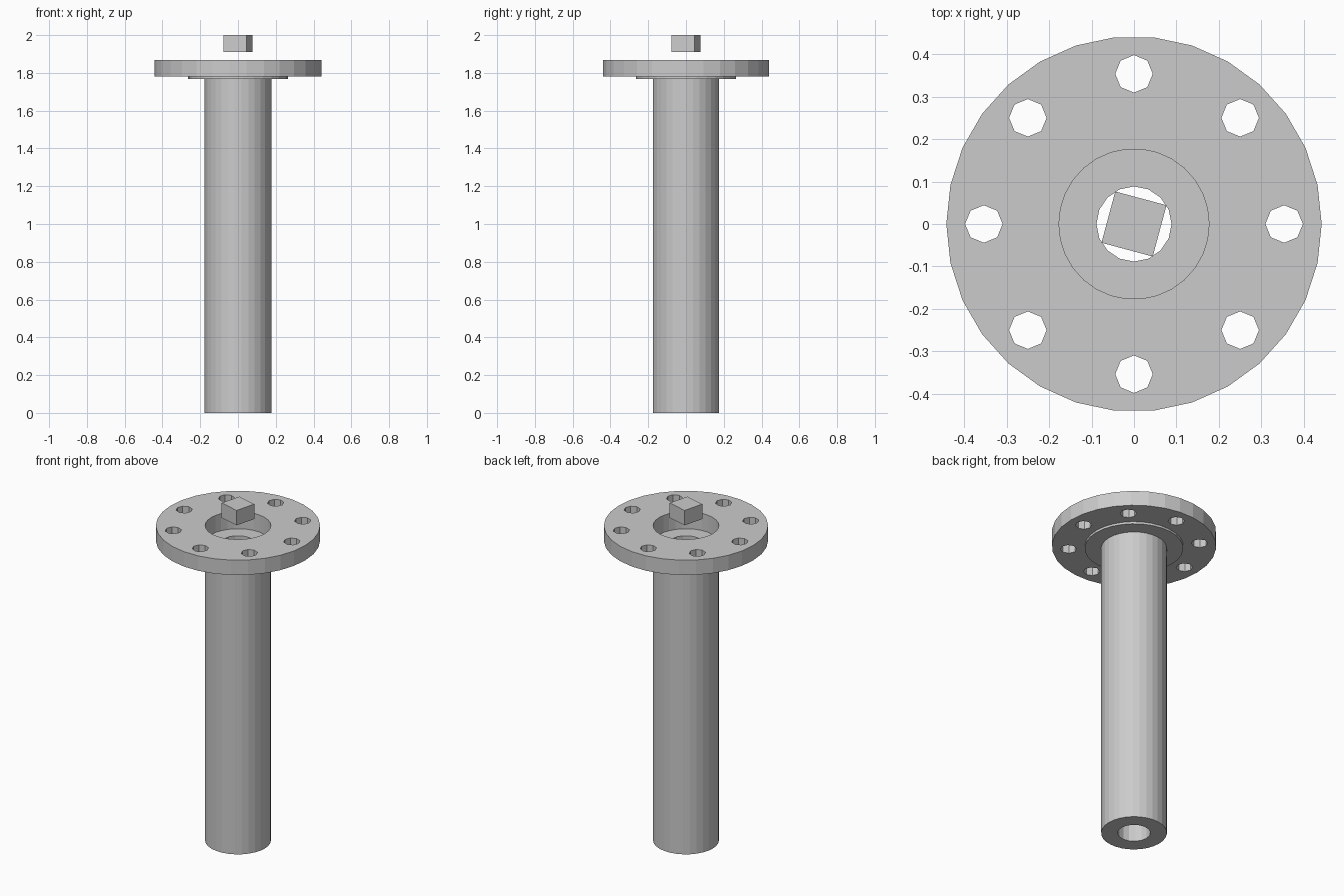
import bpy
from math import cos, sin, pi, radians

cube = bpy.data.objects.get("Cube")
if cube:
    bpy.data.objects.remove(cube, do_unlink=True)

# Single plain grey
grey = bpy.data.materials.new("plain_grey")
grey.use_nodes = True
colour = (0.6, 0.6, 0.6, 1)
grey.diffuse_color = colour
grey.node_tree.nodes["Principled BSDF"].inputs["Base Color"].default_value = colour


def loop(radius, sides, centre=(0, 0), turn=0):
    """Corner points of a regular polygon."""
    return [(centre[0] + radius * cos(turn + 2 * pi * i / sides),
             centre[1] + radius * sin(turn + 2 * pi * i / sides))
            for i in range(sides)]


def plate(name, bottom, top, loops):
    """Solid between two heights; every loop inside the first is a hole."""
    curve = bpy.data.curves.new(name, "CURVE")
    curve.dimensions = "2D"
    curve.fill_mode = "BOTH"
    curve.extrude = (top - bottom) / 2
    for points in loops:
        spline = curve.splines.new("POLY")
        spline.points.add(len(points) - 1)
        for p, (x, y) in zip(spline.points, points):
            p.co = (x, y, 0, 1)
        spline.use_cyclic_u = True
        spline.use_smooth = False
    curve.materials.append(grey)
    obj = bpy.data.objects.new(name, curve)
    obj.location.z = (bottom + top) / 2
    bpy.context.collection.objects.link(obj)
    bpy.ops.object.select_all(action="DESELECT")
    obj.select_set(True)
    bpy.context.view_layer.objects.active = obj
    bpy.ops.object.convert(target="MESH")
    bpy.ops.object.shade_flat()


UNIT = 0.0884          # bore radius, on which the other sizes are based
PIPE_TOP = 20 * UNIT
COLLAR_TOP = PIPE_TOP + 0.013
bore = loop(2 * UNIT, 30)

# Long thick-walled pipe
plate("pipe", 0, PIPE_TOP, [bore, loop(UNIT, 16)])

# Thin collar under the flange
plate("collar", PIPE_TOP, COLLAR_TOP, [loop(3 * UNIT, 30), bore])

# Flange with a ring of eight bolt holes
bolt_holes = [loop(UNIT / 2, 8, (4 * UNIT * cos(a), 4 * UNIT * sin(a)))
              for a in (i * pi / 4 for i in range(8))]
plate("flange", COLLAR_TOP, COLLAR_TOP + UNIT, [loop(5 * UNIT, 30), bore] + bolt_holes)

# Square block floating above the bore
plate("square_block", 2 - UNIT, 2, [loop(UNIT, 4, turn=radians(30))])
